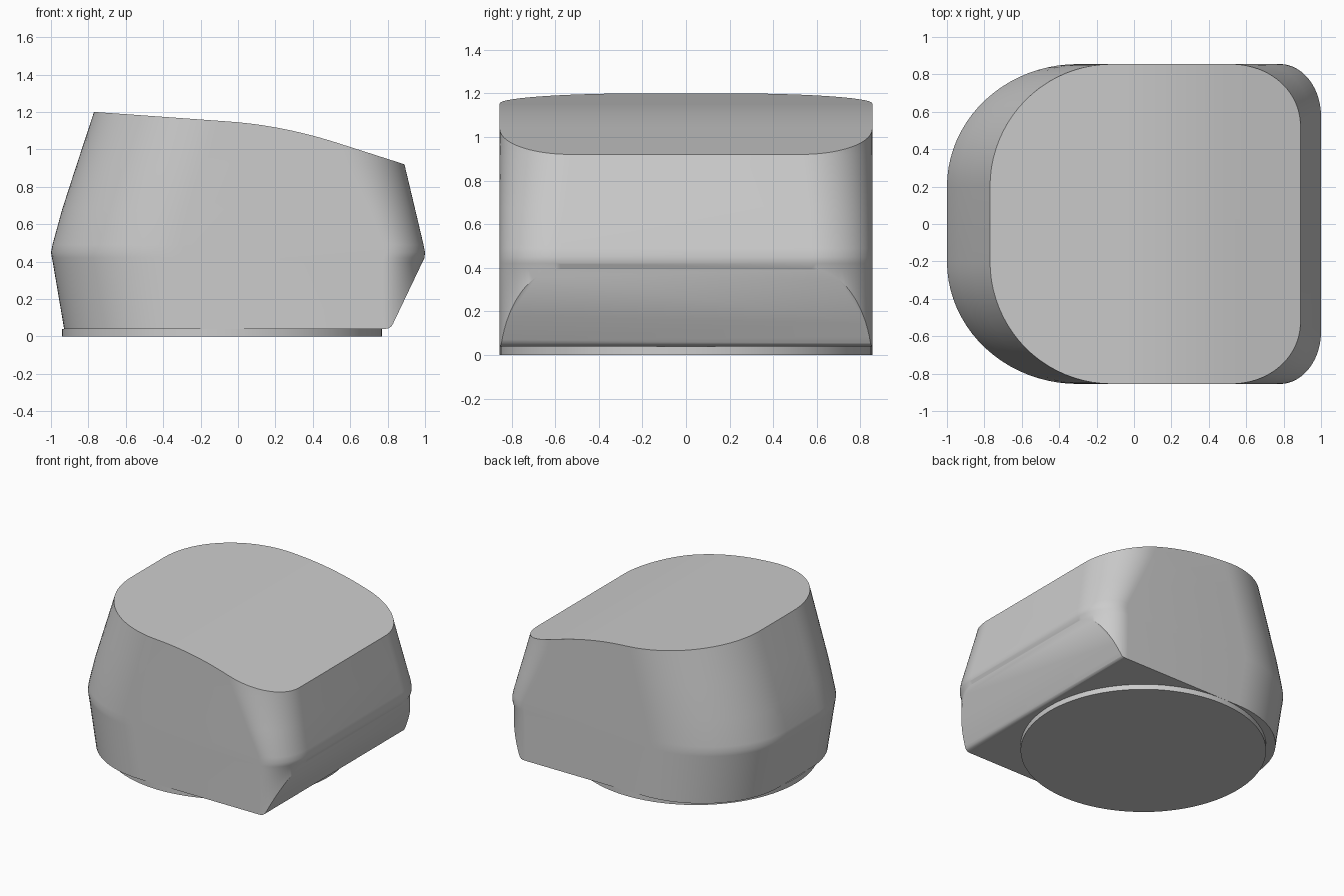
import bpy, bmesh, math

cube = bpy.data.objects.get("Cube")
if cube:
    bpy.data.objects.remove(cube, do_unlink=True)

HALF_WIDTH = 0.855
BASE_TOP = 0.04

grey = bpy.data.materials.new("plain_grey")
grey.use_nodes = True
colour = (0.604, 0.604, 0.604, 1)
grey.diffuse_color = colour
grey.node_tree.nodes["Principled BSDF"].inputs["Base Color"].default_value = colour


def add_object(name, bm):
    bmesh.ops.recalc_face_normals(bm, faces=bm.faces[:])
    mesh = bpy.data.meshes.new(name)
    bm.to_mesh(mesh)
    bm.free()
    mesh.materials.append(grey)
    obj = bpy.data.objects.new(name, mesh)
    bpy.context.collection.objects.link(obj)
    return obj


def loft(rings):
    """Skin a stack of equal-length point rings and cap both ends."""
    bm = bmesh.new()
    rows = [[bm.verts.new(p) for p in ring] for ring in rings]
    count = len(rows[0])
    for low, high in zip(rows, rows[1:]):
        for i in range(count):
            j = (i + 1) % count
            bm.faces.new((low[i], low[j], high[j], high[i]))
    bm.faces.new(rows[0][::-1])
    bm.faces.new(rows[-1])
    return bm


def outline(z, left, right, left_rx, right_rx, right_ry, steps=20):
    """Plan section with broad left corners and tighter right corners."""
    left_ry = 0.655
    corners = [(right - right_rx, right_rx, right_ry, 1, 0),
               (left + left_rx, left_rx, left_ry, 1, 1),
               (left + left_rx, left_rx, left_ry, -1, 2),
               (right - right_rx, right_rx, right_ry, -1, 3)]
    ring = []
    for cx, rx, ry, side, quarter in corners:
        for k in range(steps + 1):
            a = (quarter + k / steps) * math.pi / 2
            ring.append((cx + rx * math.cos(a),
                         side * (HALF_WIDTH - ry) + ry * math.sin(a), z))
    return ring


# Body walls: height, left, right, left corner, right corner depth and width
sections = [
    (-0.10, -0.906, 0.985, 0.70, 0.215, 0.28),
    (0.395, -0.990, 0.985, 0.70, 0.215, 0.28),
    (0.42, -0.995, 0.997, 0.70, 0.22, 0.28),
    (0.45, -1.000, 1.000, 0.70, 0.22, 0.28),
    (0.49, -0.992, 0.992, 0.70, 0.22, 0.28),
    (0.68, -0.940, 0.947, 0.69, 0.27, 0.30),
    (0.92, -0.862, 0.890, 0.68, 0.33, 0.33),
    (1.30, -0.737, 0.800, 0.66, 0.38, 0.35),
]
body = add_object("body", loft([outline(*s) for s in sections]))

# Side profile: flat bottom, sloped undercut and gently curved top
profile = [(-1.3, BASE_TOP), (0.785, BASE_TOP), (0.805, 0.043), (0.82, 0.053),
           (0.83, 0.07), (0.985, 0.395), (1.1, 0.636), (1.1, 0.853)]
start, bend, end = (0.53, 1.035), (0.24, 1.128), (-0.05, 1.149)
for k in range(13):
    t = k / 12
    profile.append(tuple((1 - t) ** 2 * a + 2 * t * (1 - t) * b + t * t * c
                         for a, b, c in zip(start, bend, end)))
profile.append((-1.3, 1.238))
profile_cutter = add_object(
    "profile_cutter", loft([[(x, y, z) for x, z in profile] for y in (-1.2, 1.2)]))
profile_cutter.hide_render = True

trim = body.modifiers.new("profile_trim", 'BOOLEAN')
trim.operation = 'INTERSECT'
trim.solver = 'EXACT'
trim.object = profile_cutter
bpy.ops.object.select_all(action='DESELECT')
bpy.context.view_layer.objects.active = body
body.select_set(True)
bpy.ops.object.modifier_apply(modifier=trim.name)
bpy.data.objects.remove(profile_cutter, do_unlink=True)

# Round foot under the left part of the body
rings = []
for z in (0, BASE_TOP):
    rings.append([(-0.085 + HALF_WIDTH * math.cos(math.tau * k / 96),
                   HALF_WIDTH * math.sin(math.tau * k / 96), z) for k in range(96)])
foot = add_object("round_foot", loft(rings))

# Smooth curved walls while keeping rims crisp
for obj in (body, foot):
    bpy.ops.object.select_all(action='DESELECT')
    bpy.context.view_layer.objects.active = obj
    obj.select_set(True)
    bpy.ops.object.shade_smooth_by_angle(angle=math.radians(32))
